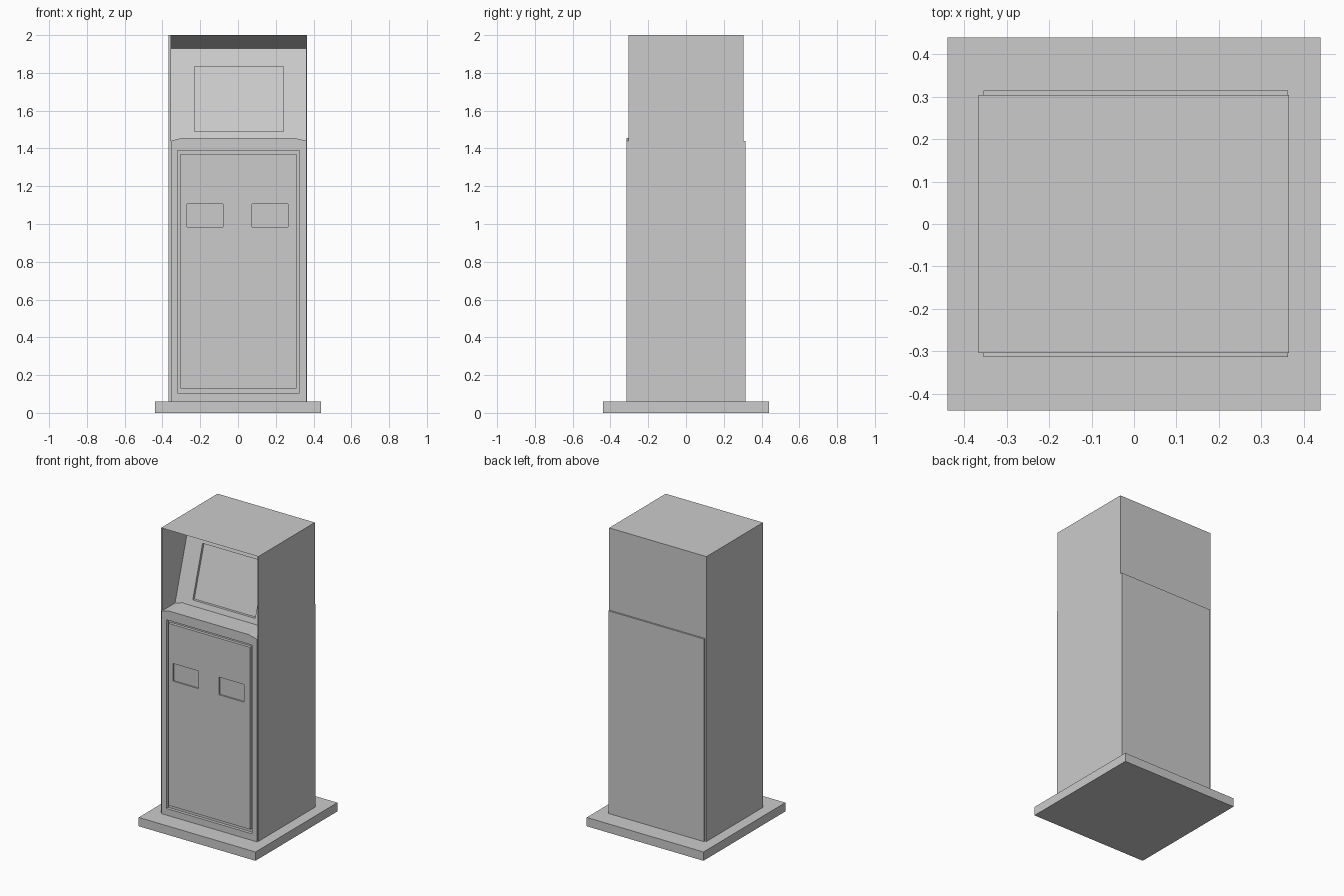
import bpy

if "Cube" in bpy.data.objects:
    bpy.data.objects.remove(bpy.data.objects["Cube"])


def make(name, verts, faces):
    me = bpy.data.meshes.new(name)
    me.from_pydata(verts, [], faces)
    me.update()
    ob = bpy.data.objects.new(name, me)
    bpy.context.collection.objects.link(ob)
    bpy.context.view_layer.objects.active = ob
    ob.select_set(True)
    bpy.ops.object.mode_set(mode='EDIT')
    bpy.ops.mesh.select_all(action='SELECT')
    bpy.ops.mesh.normals_make_consistent(inside=False)
    bpy.ops.object.mode_set(mode='OBJECT')
    ob.select_set(False)
    return ob


def prism(name, front, back):
    """Solid between two matching outlines."""
    n = len(front)
    faces = [tuple(range(n)), tuple(range(2 * n - 1, n - 1, -1))]
    faces += [(i, i + n, (i + 1) % n + n, (i + 1) % n) for i in range(n)]
    return make(name, front + back, faces)


def box(name, x0, x1, y0, y1, z0, z1):
    rect = [(x0, z0), (x1, z0), (x1, z1), (x0, z1)]
    return prism(name, [(x, y0, z) for x, z in rect], [(x, y1, z) for x, z in rect])


def ring(name, outer, inner, d0, d1, plane):
    """Rectangular frame (x0, x1, z0, z1) lying on the plane y = plane(z)."""
    verts = []
    for d in (d0, d1):
        for x0, x1, z0, z1 in (outer, inner):
            for x, z in ((x0, z0), (x1, z0), (x1, z1), (x0, z1)):
                verts.append((x, plane(z) + d, z))
    faces = []
    for i in range(4):
        j = (i + 1) % 4
        faces += [(i, j, j + 4, i + 4), (i + 8, i + 12, j + 12, j + 8),
                  (i, i + 8, j + 8, j), (i + 4, j + 4, j + 12, i + 12)]
    return make(name, verts, faces)


def upright(z):
    return 0.0


def slope(z):
    return -0.17 + (z - 1.44) * 0.306


# base plate
box("base_plate", -0.44, 0.44, -0.44, 0.44, 0, 0.06)

# cabinet core with sloping screen bay and hood
D = 0.014
side = [(-0.293, 0.06), (-0.293, 1.43), (slope(1.43) + D, 1.43), (slope(1.93) + D, 1.93),
        (slope(1.93), 1.93), (-0.304, 2.0), (0.304, 2.0), (0.304, 0.06)]
prism("cabinet_core", [(-0.355, y, z) for y, z in side], [(0.36, y, z) for y, z in side])

# side panels
box("side_panel_left", -0.367, -0.355, -0.304, 0.304, 0.06, 2.0)
box("side_panel_right", 0.36, 0.366, -0.304, 0.304, 0.06, 2.0)

# back panel
box("back_panel", -0.355, 0.363, 0.304, 0.315, 0.06, 1.44)

# front frame and ledge below the screen
ring("front_frame", (-0.355, 0.363, 0.06, 1.40), (-0.32, 0.325, 0.105, 1.39),
     -0.314, -0.293, upright)
top = [(-0.355, 1.40), (0.363, 1.40), (0.363, 1.44), (0.30, 1.455), (-0.30, 1.455), (-0.355, 1.44)]
prism("ledge", [(x, -0.314, z) for x, z in top], [(x, -0.155, z) for x, z in top])

# service door with two recessed slots
door = box("door", -0.305, 0.31, -0.313, -0.293, 0.13, 1.37)
for x0, x1 in ((-0.27, -0.08), (0.075, 0.265)):
    cutter = box("slot_cutter", x0, x1, -0.33, -0.303, 0.985, 1.105)
    cutter.hide_render = True
    mod = door.modifiers.new("slot", 'BOOLEAN')
    mod.object = cutter
    mod.operation = 'DIFFERENCE'
    mod.solver = 'EXACT'
    bpy.context.view_layer.objects.active = door
    bpy.ops.object.modifier_apply(modifier=mod.name)
    bpy.data.objects.remove(cutter)

# screen surround and bezel; the core's slope is the screen itself
ring("screen_surround", (-0.355, 0.36, 1.43, 1.93), (-0.29, 0.297, 1.44, 1.885), 0, D, slope)
ring("screen_bezel", (-0.29, 0.297, 1.44, 1.885), (-0.23, 0.24, 1.49, 1.835), -0.004, D, slope)
